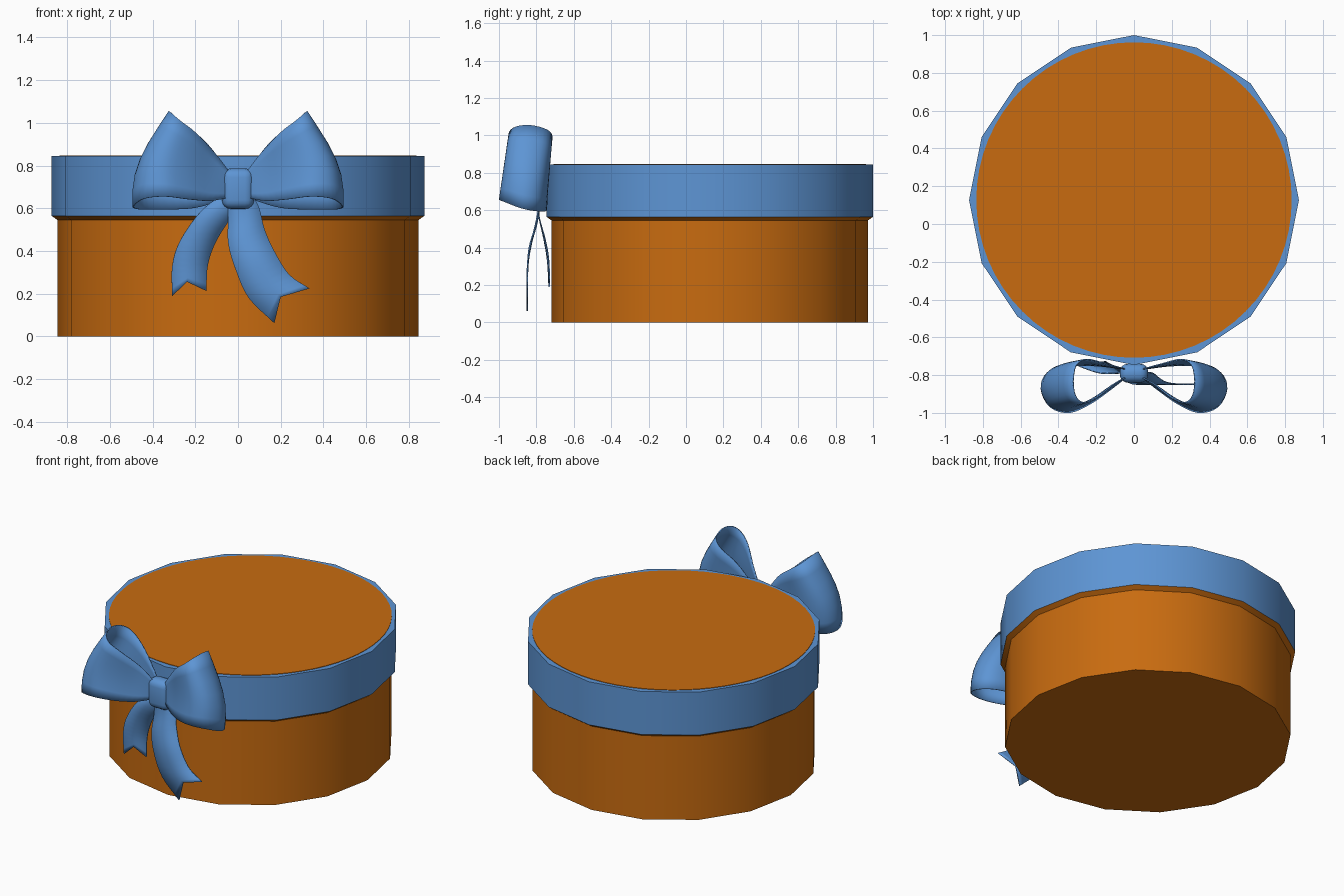
import bpy, bmesh, math
from mathutils import Vector

if "Cube" in bpy.data.objects:
    bpy.data.objects.remove(bpy.data.objects["Cube"])


def material(name, rgb):
    m = bpy.data.materials.new(name)
    m.diffuse_color = (*rgb, 1)
    m.use_nodes = True
    m.node_tree.nodes["Principled BSDF"].inputs["Base Color"].default_value = m.diffuse_color
    return m


ORANGE = material("orange_card", (0.58, 0.148, 0.005))
BLUE = material("ribbon_blue", (0.11, 0.30, 0.66))
CY = 0.127  # box axis in y


def finish(bm, name, mat, angle=35, thickness=0):
    bmesh.ops.remove_doubles(bm, verts=bm.verts, dist=1e-5)
    bmesh.ops.recalc_face_normals(bm, faces=bm.faces)
    me = bpy.data.meshes.new(name)
    bm.to_mesh(me)
    bm.free()
    ob = bpy.data.objects.new(name, me)
    bpy.context.collection.objects.link(ob)
    me.materials.append(mat)
    if thickness:
        s = ob.modifiers.new("thickness", "SOLIDIFY")
        s.thickness, s.offset = thickness, 0
    bpy.ops.object.select_all(action="DESELECT")
    ob.select_set(True)
    bpy.context.view_layer.objects.active = ob
    bpy.ops.object.shade_smooth_by_angle(angle=math.radians(angle))
    return ob


def lathe(name, profile, sides, mat, cap_bottom=False, cap_top=False):
    bm = bmesh.new()
    rings = [[bm.verts.new((r * math.cos(2 * math.pi * i / sides),
                            CY + r * math.sin(2 * math.pi * i / sides), z))
              for i in range(sides)] for r, z in profile]
    for a, b in zip(rings, rings[1:]):
        for i in range(sides):
            j = (i + 1) % sides
            bm.faces.new((a[i], a[j], b[j], b[i]))
    if cap_bottom:
        bm.faces.new(rings[0][::-1])
    if cap_top:
        bm.faces.new(rings[-1])
    return finish(bm, name, mat, 30)


def smooth_path(pts, sub=4):
    """Catmull-Rom curve through the points."""
    p = [Vector(q) for q in pts]
    p = [2 * p[0] - p[1]] + p + [2 * p[-1] - p[-2]]
    out = []
    for i in range(1, len(p) - 2):
        a, b, c, d = p[i - 1:i + 3]
        for k in range(sub):
            t = k / sub
            out.append(0.5 * (2 * b + (c - a) * t + (2 * a - 5 * b + 4 * c - d) * t * t
                              + (3 * b - a - 3 * c + d) * t ** 3))
    return out + [p[-2]]


def sheet(name, columns, mirror=False):
    bm = bmesh.new()
    sx = -1 if mirror else 1
    cols = [[bm.verts.new((sx * v.x, v.y, v.z)) for v in c] for c in columns]
    for a, b in zip(cols, cols[1:]):
        for i in range(len(a) - 1):
            bm.faces.new((a[i], a[i + 1], b[i + 1], b[i]))
    return finish(bm, name, BLUE, 50, 0.007)


# Box, lid and the round panel on the lid
lathe("box_body", [(0.845, 0), (0.845, 0.545), (0.873, 0.565)], 16, ORANGE, cap_bottom=True)
lathe("lid", [(0.873, 0.565), (0.873, 0.845)], 16, BLUE, cap_top=True)
lathe("lid_panel", [(0.835, 0.845), (0.835, 0.848)], 64, ORANGE, cap_top=True)

# Bow loops: upper and lower ribbon edges, front of knot round to back of knot
upper = smooth_path([(0.04, -0.81, 0.77), (0.11, -0.85, 0.86), (0.20, -0.92, 0.955),
                     (0.27, -0.945, 1.01), (0.31, -0.91, 1.045), (0.322, -0.83, 1.053),
                     (0.305, -0.745, 1.03), (0.25, -0.717, 0.99), (0.15, -0.74, 0.91),
                     (0.04, -0.77, 0.77)])
lower = smooth_path([(0.04, -0.81, 0.65), (0.13, -0.88, 0.635), (0.23, -0.95, 0.642),
                     (0.34, -0.997, 0.655), (0.44, -0.97, 0.645), (0.49, -0.88, 0.61),
                     (0.46, -0.80, 0.595), (0.36, -0.755, 0.595), (0.20, -0.75, 0.602),
                     (0.04, -0.77, 0.65)])
loop = []
for k in range(7):
    v = k / 6
    row = []
    for a, b in zip(upper, lower):
        q = a.lerp(b, v)
        q.x += 0.055 * math.sin(math.pi * v) * max(0, q.x - 0.05) / 0.4
        row.append(q)
    loop.append(row)
sheet("bow_loop_right", loop)
sheet("bow_loop_left", loop, mirror=True)


# Ribbon tails with a notched end
def tail(name, left, right, notch):
    mid = [(Vector(a) + Vector(b)) / 2 for a, b in zip(left, right)]
    mid[-1] = Vector(notch)
    sheet(name, [smooth_path(c) for c in (left, mid, right)])


tail("ribbon_tail_left",
     [(-0.05, -0.785, 0.68), (-0.17, -0.79, 0.59), (-0.27, -0.76, 0.45),
      (-0.308, -0.74, 0.33), (-0.308, -0.732, 0.19)],
     [(0.03, -0.785, 0.64), (-0.03, -0.785, 0.56), (-0.10, -0.755, 0.45),
      (-0.14, -0.735, 0.34), (-0.148, -0.73, 0.213)],
     (-0.238, -0.731, 0.256))
tail("ribbon_tail_right",
     [(-0.045, -0.785, 0.66), (-0.047, -0.795, 0.54), (-0.045, -0.825, 0.43),
      (-0.01, -0.845, 0.31), (0.05, -0.848, 0.18), (0.17, -0.848, 0.062)],
     [(0.06, -0.785, 0.68), (0.10, -0.79, 0.60), (0.125, -0.81, 0.50),
      (0.17, -0.838, 0.40), (0.24, -0.848, 0.29), (0.335, -0.848, 0.225)],
     (0.20, -0.848, 0.185))

# Knot: a rounded block
bm = bmesh.new()
bmesh.ops.create_cube(bm, size=1)
for v in bm.verts:
    v.co = Vector((v.co.x * 0.15, v.co.y * 0.10 - 0.79, v.co.z * 0.19 + 0.692))
bmesh.ops.bevel(bm, geom=bm.edges[:], offset=0.042, segments=4, profile=0.5, affect="EDGES")
finish(bm, "bow_knot", BLUE, 60)
